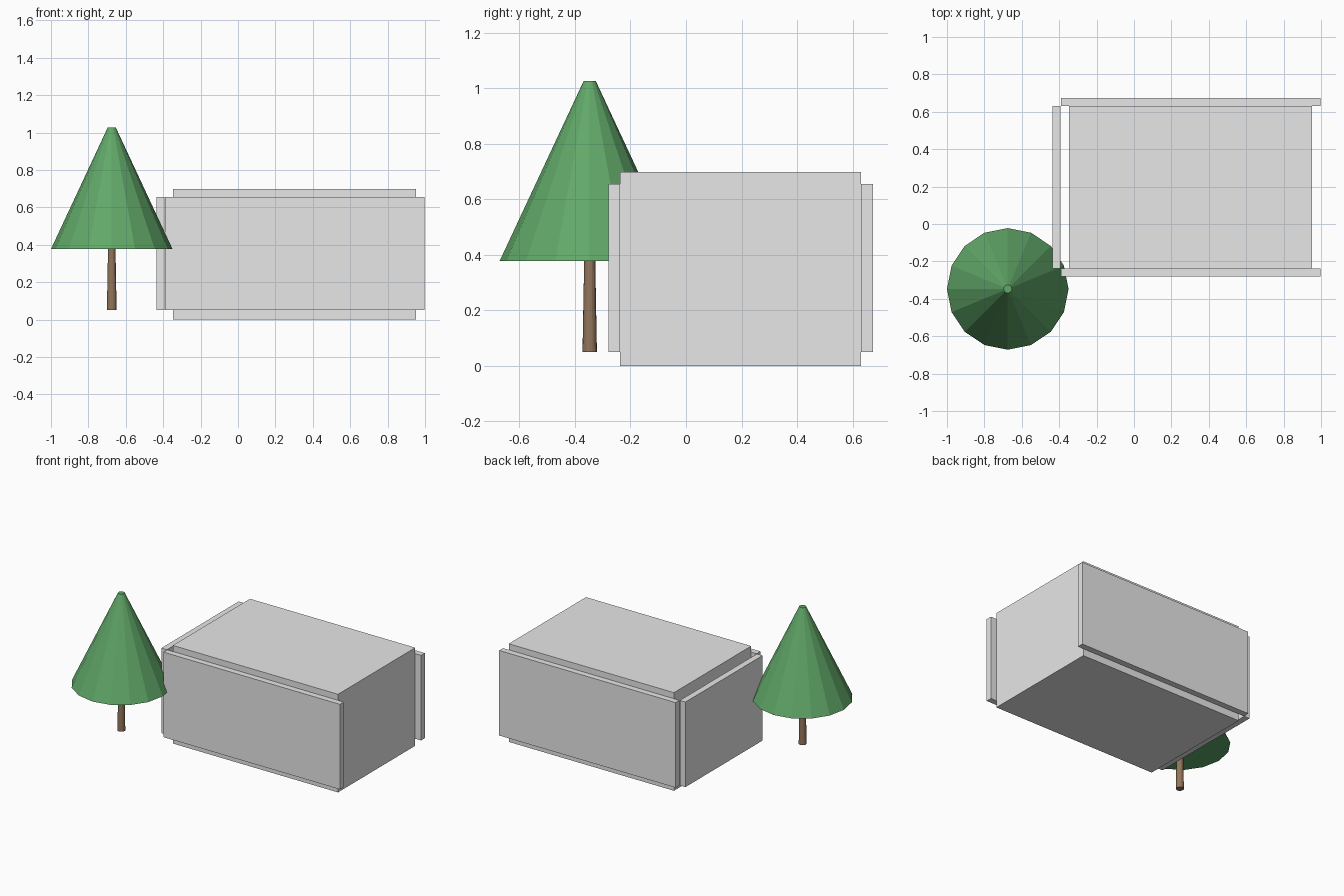
import bpy
import math
from mathutils import Matrix

if "Cube" in bpy.data.objects:
    bpy.data.objects.remove(bpy.data.objects["Cube"])


def make_material(name, rgb):
    mat = bpy.data.materials.new(name)
    mat.diffuse_color = (*rgb, 1.0)
    mat.use_nodes = True
    mat.node_tree.nodes["Principled BSDF"].inputs["Base Color"].default_value = mat.diffuse_color
    return mat


grey = make_material("light grey", (0.8, 0.8, 0.8))
green = make_material("leaf green", (0.12, 0.39, 0.14))
brown = make_material("bark brown", (0.29, 0.18, 0.105))


def box(name, x, y, z, mat):
    """Box spanning the given (min, max) ranges."""
    bpy.ops.mesh.primitive_cube_add(size=1)
    obj = bpy.context.object
    obj.name = name
    size = Matrix.Diagonal((x[1] - x[0], y[1] - y[0], z[1] - z[0], 1))
    centre = Matrix.Translation((sum(x) / 2, sum(y) / 2, sum(z) / 2))
    obj.data.transform(centre @ size)
    obj.data.materials.append(mat)
    return obj


def taper(name, centre, z, r_bottom, r_top, mat, sides=16):
    """Tapered upright prism with a corner on each axis."""
    bpy.ops.mesh.primitive_cone_add(
        vertices=sides, radius1=r_bottom, radius2=r_top, depth=z[1] - z[0],
        location=(*centre, sum(z) / 2))
    obj = bpy.context.object
    obj.name = name
    obj.data.materials.append(mat)
    return obj


# Building: core block with wall panels on three sides
wall_z = (0.05, 0.655)
box("building_core", (-0.347, 0.953), (-0.237, 0.631), (0.0, 0.698), grey)
box("front_wall", (-0.39, 0.998), (-0.28, -0.237), wall_z, grey)
box("back_wall", (-0.39, 0.998), (0.631, 0.674), wall_z, grey)
box("left_wall", (-0.437, -0.393), (-0.237, 0.631), wall_z, grey)

# Tree
tree = (-0.675, -0.347)
taper("tree_trunk", tree, (0.05, 0.377), 0.026, 0.02, brown)
taper("tree_foliage", tree, (0.377, 1.026), 0.325, 0.022, green)
